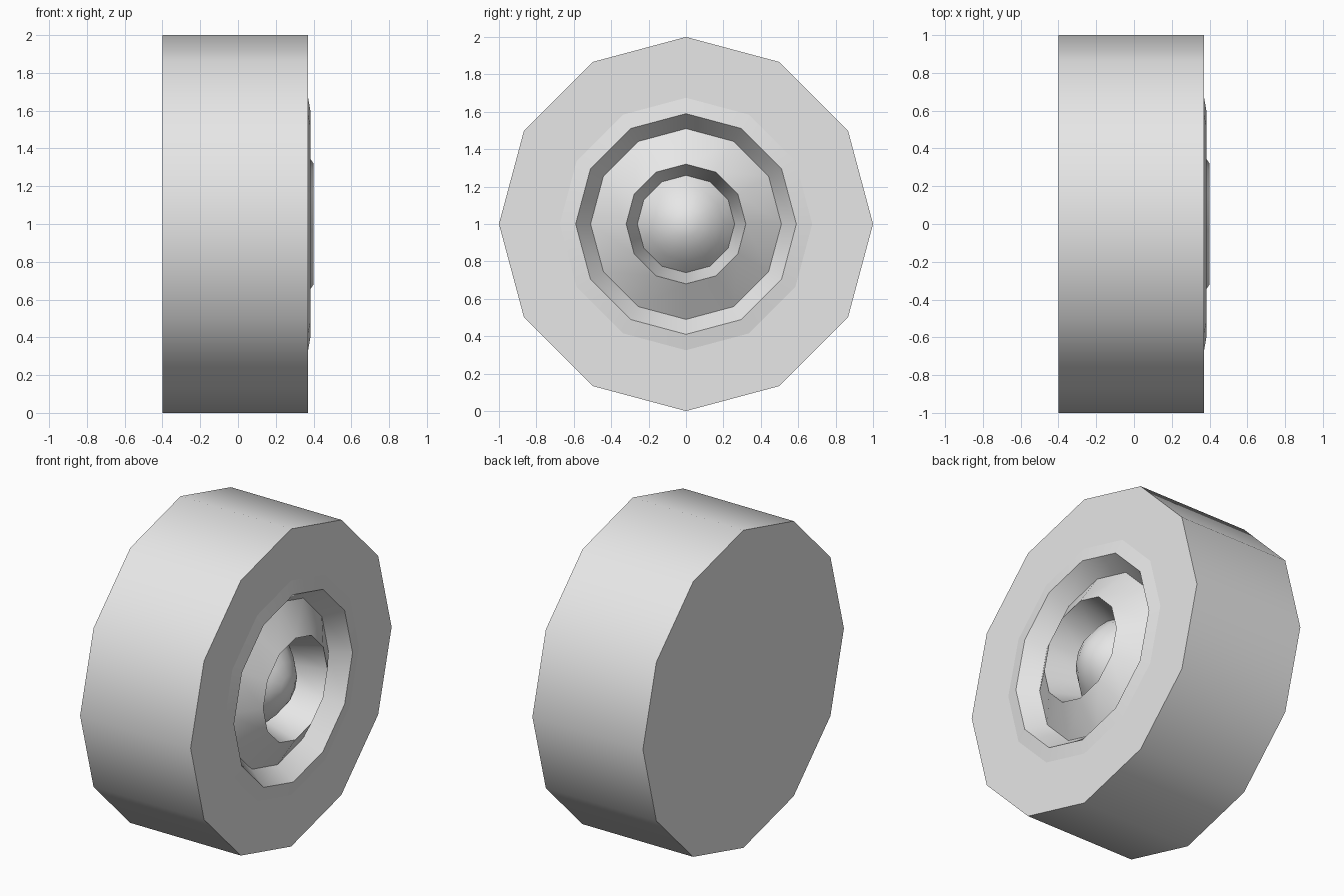
import bpy
import bmesh
from math import cos, sin, pi, radians

SIDES = 12

cube = bpy.data.objects.get("Cube")
if cube:
    bpy.data.objects.remove(cube, do_unlink=True)

grey = bpy.data.materials.new("light grey")
grey.use_nodes = True
colour = (0.8, 0.8, 0.8, 1)
grey.diffuse_color = colour
grey.node_tree.nodes["Principled BSDF"].inputs["Base Color"].default_value = colour


def lathe(name, profile):
    """Turn (x, radius) points about the x axis; radius 0 becomes a pole."""
    bm = bmesh.new()
    rings = []
    for x, r in profile:
        if r == 0:
            rings.append([bm.verts.new((x, 0, 0))] * SIDES)
        else:
            angles = [2 * pi * i / SIDES for i in range(SIDES)]
            rings.append([bm.verts.new((x, r * cos(a), r * sin(a))) for a in angles])
    for a, b in zip(rings, rings[1:]):
        for i in range(SIDES):
            j = (i + 1) % SIDES
            corners = dict.fromkeys((a[i], a[j], b[j], b[i]))
            bm.faces.new(list(corners))
    mesh = bpy.data.meshes.new(name)
    bm.to_mesh(mesh)
    bm.free()
    mesh.materials.append(grey)
    obj = bpy.data.objects.new(name, mesh)
    obj.location.z = 1
    bpy.context.collection.objects.link(obj)
    bpy.ops.object.select_all(action='DESELECT')
    obj.select_set(True)
    bpy.context.view_layer.objects.active = obj
    bpy.ops.object.shade_smooth_by_angle(angle=radians(40))
    return obj


# Tyre: closed back, tread, and front wall with an opening for the rim
lathe("tyre", [(-0.4, 0), (-0.4, 1), (0.37, 1), (0.37, 0.675)])

# Rim: raised lip, sloping wall, then a cone rising to the hub edge
lathe("rim", [(0.37, 0.675), (0.385, 0.59), (0.275, 0.51), (0.4, 0.32)])

# Hub: recessed wall and a rounded cap in the middle
dome = [(0.36 - 2.37 * r * r, r) for r in (0.26, 0.2, 0.14, 0.07, 0)]
lathe("hub_cap", [(0.4, 0.32)] + dome)
